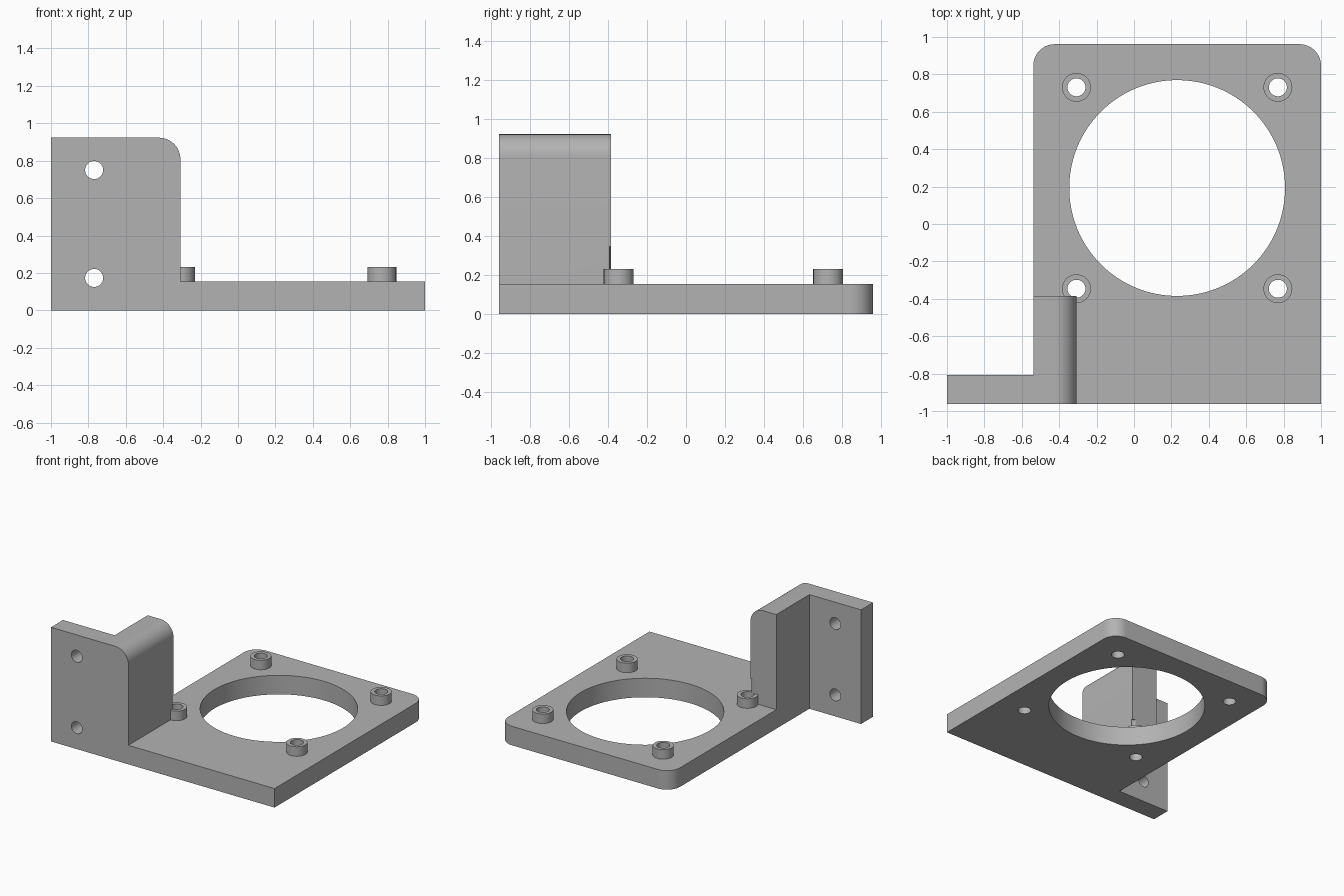
import bpy, bmesh, math
from mathutils import Matrix, Vector

cube = bpy.data.objects.get("Cube")
if cube:
    bpy.data.objects.remove(cube, do_unlink=True)

MM = 1 / 26  # dimensions below are in millimetres

grey = bpy.data.materials.new("plain grey")
grey.use_nodes = True
grey.diffuse_color = (0.45, 0.45, 0.45, 1)
grey.node_tree.nodes["Principled BSDF"].inputs["Base Color"].default_value = (0.45, 0.45, 0.45, 1)


def finish(name, bm):
    bmesh.ops.recalc_face_normals(bm, faces=bm.faces)
    bmesh.ops.scale(bm, vec=(MM, MM, MM), verts=bm.verts)
    mesh = bpy.data.meshes.new(name)
    bm.to_mesh(mesh)
    bm.free()
    mesh.materials.append(grey)
    obj = bpy.data.objects.new(name, mesh)
    bpy.context.collection.objects.link(obj)
    return obj


def block(name, low, high, axis="Z", is_round=lambda p: False, radius=3):
    """Box whose edges along one axis are rounded where is_round(midpoint)."""
    bm = bmesh.new()
    bmesh.ops.create_cube(bm, size=1)
    low, high = Vector(low), Vector(high)
    for v in bm.verts:
        v.co = [l + (c + 0.5) * (h - l) for c, l, h in zip(v.co, low, high)]
    i = "XYZ".index(axis)
    edges = [e for e in bm.edges
             if abs((e.verts[0].co - e.verts[1].co)[i]) > 0.1
             and is_round((e.verts[0].co + e.verts[1].co) / 2)]
    if edges:
        bmesh.ops.bevel(bm, geom=edges, offset=radius, segments=12,
                        profile=0.5, affect="EDGES")
    return finish(name, bm)


def rod(name, centre, radius, length, axis="Z", sides=48):
    bm = bmesh.new()
    turn = Matrix.Rotation(math.pi / 2, 4, "X") if axis == "Y" else Matrix()
    bmesh.ops.create_cone(bm, cap_ends=True, segments=sides, radius1=radius,
                          radius2=radius, depth=length,
                          matrix=Matrix.Translation(centre) @ turn)
    return finish(name, bm)


def combine(target, tool, operation):
    mod = target.modifiers.new(operation.lower(), "BOOLEAN")
    mod.operation, mod.solver, mod.object = operation, "EXACT", tool
    bpy.context.view_layer.objects.active = target
    bpy.ops.object.modifier_apply(modifier=mod.name)
    bpy.data.objects.remove(tool, do_unlink=True)


# Base plate with rounded back corners
bracket = block("fan_mount_bracket", (-14, -25, 0), (26, 25, 4), "Z", lambda p: p.y > 0)

# Upright post and side flange, sharing one rounded upper corner
top_corner = lambda p: p.x > -10 and p.z > 20
combine(bracket, block("post", (-14, -25, 0), (-8, -10, 24), "Y", top_corner), "UNION")
combine(bracket, block("flange", (-26, -25, 0), (-8, -21, 24), "Y", top_corner), "UNION")

# Four bored standoffs around the large opening
for x in (-8, 20):
    for y in (-9, 19):
        combine(bracket, rod("standoff", (x, y, 4), 2, 4), "UNION")
        combine(bracket, rod("bore", (x, y, 3), 1.25, 12), "DIFFERENCE")
combine(bracket, rod("opening", (6, 5, 2), 15, 12, sides=128), "DIFFERENCE")

# Two fixing holes through the flange
for z in (4.5, 19.5):
    combine(bracket, rod("fixing_hole", (-20, -23, z), 1.25, 12, "Y"), "DIFFERENCE")

bpy.ops.object.select_all(action="DESELECT")
bracket.select_set(True)
bpy.context.view_layer.objects.active = bracket
bpy.ops.object.shade_smooth_by_angle(angle=math.radians(30))
